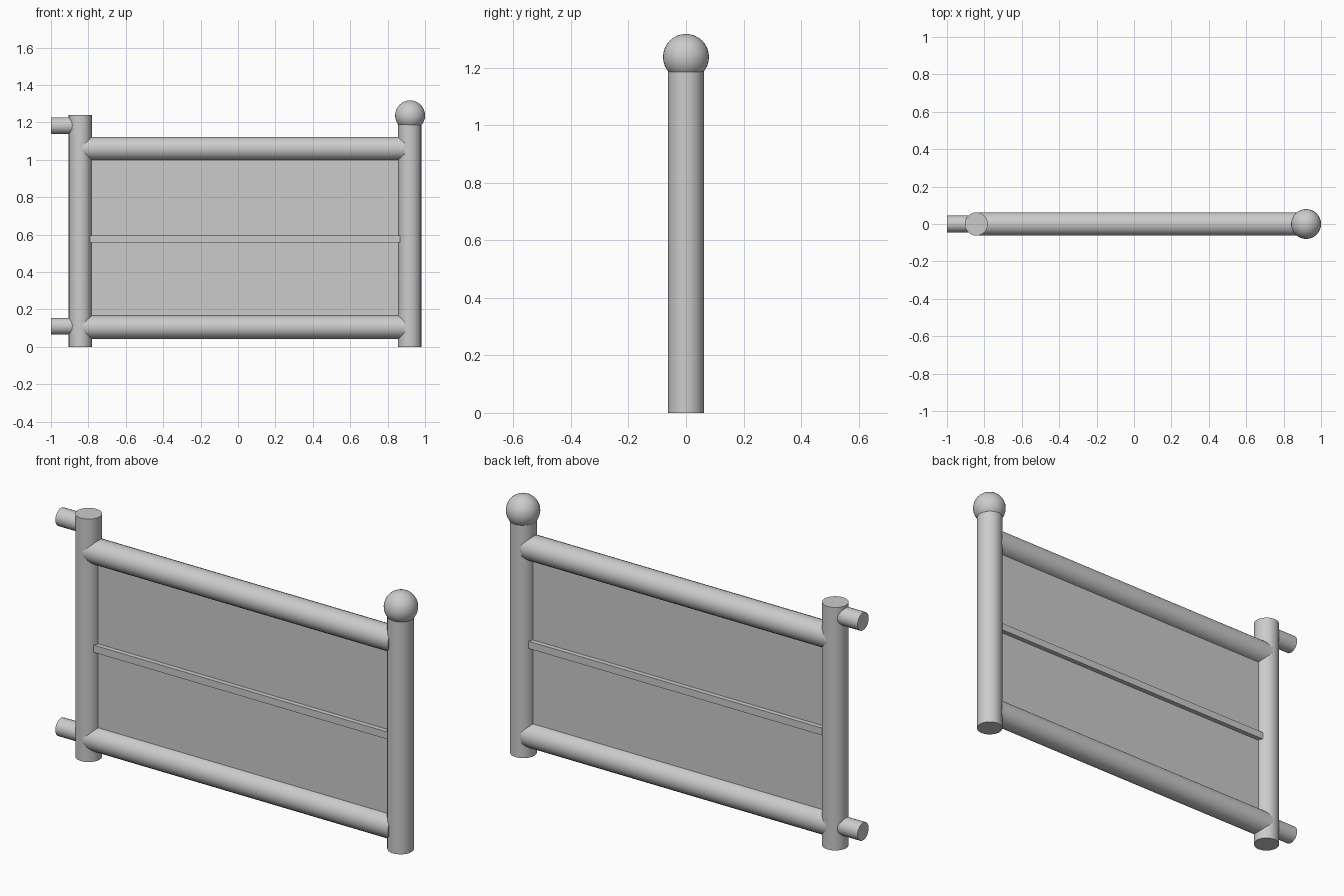
import bpy
import math

if "Cube" in bpy.data.objects:
    bpy.data.objects.remove(bpy.data.objects["Cube"])


def smooth(ob):
    bpy.ops.object.select_all(action='DESELECT')
    ob.select_set(True)
    bpy.context.view_layer.objects.active = ob
    bpy.ops.object.shade_smooth_by_angle(angle=math.radians(35))


def post(name, x, z0, z1, r):
    bpy.ops.mesh.primitive_cylinder_add(vertices=24, radius=r, depth=z1 - z0,
                                        location=(x, 0, (z0 + z1) / 2))
    ob = bpy.context.object
    ob.name = name
    smooth(ob)


def bar(name, x0, x1, z, r):
    bpy.ops.mesh.primitive_cylinder_add(vertices=24, radius=r, depth=x1 - x0,
                                        location=((x0 + x1) / 2, 0, z),
                                        rotation=(0, math.pi / 2, 0))
    ob = bpy.context.object
    ob.name = name
    smooth(ob)


def box(name, x0, x1, y, z0, z1):
    bpy.ops.mesh.primitive_cube_add(size=1, location=((x0 + x1) / 2, 0, (z0 + z1) / 2))
    ob = bpy.context.object
    ob.name = name
    ob.scale = (x1 - x0, 2 * y, z1 - z0)
    bpy.ops.object.transform_apply(location=False, rotation=False, scale=True)


# Upright posts
post("hinge_post", -0.843, 0, 1.24, 0.062)
post("latch_post", 0.918, 0, 1.20, 0.062)

# Ball finial on the latch post
bpy.ops.mesh.primitive_uv_sphere_add(segments=32, ring_count=16, radius=0.08,
                                     location=(0.92, 0, 1.237))
bpy.context.object.name = "ball_finial"
smooth(bpy.context.object)

# Horizontal rails and hinge pegs
for level, rail_z, peg_z in (("lower", 0.105, 0.11), ("upper", 1.06, 1.182)):
    bar(level + "_rail", -0.833, 0.89, rail_z, 0.0628)
    bar(level + "_hinge_peg", -1.0, -0.86, peg_z, 0.045)

# Thin infill panel with a middle strip proud on both faces
box("panel", -0.82, 0.90, 0.01, 0.12, 1.04)
box("middle_strip", -0.82, 0.90, 0.034, 0.558, 0.595)
